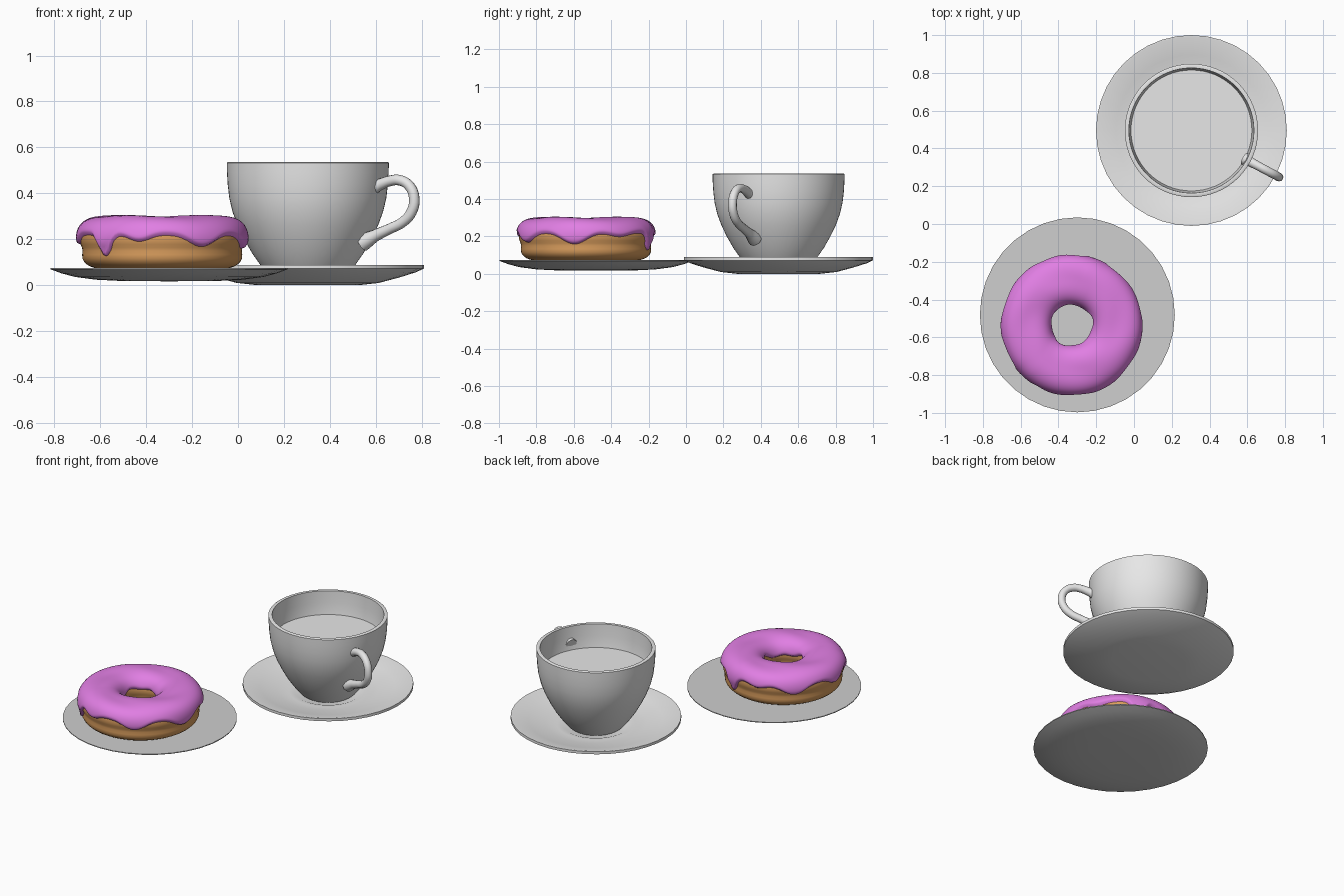
import bpy, bmesh, math

if "Cube" in bpy.data.objects:
    bpy.data.objects.remove(bpy.data.objects["Cube"])

def material(name, rgb):
    m = bpy.data.materials.new(name)
    m.diffuse_color = (*rgb, 1)
    m.use_nodes = True
    m.node_tree.nodes["Principled BSDF"].inputs["Base Color"].default_value = m.diffuse_color
    return m

WHITE = material("white_china", (0.80, 0.80, 0.80))
GREY = material("grey_plate", (0.62, 0.62, 0.62))
DOUGH = material("golden_dough", (0.70, 0.34, 0.11))
PINK = material("pink_icing", (0.75, 0.21, 0.77))

def sweep(name, profile, centre, segs, mat, closed=False, sharp=40):
    """Revolve profile(theta) -> [(radius, z), ...] around a vertical axis."""
    bm = bmesh.new()
    rings = []
    for i in range(segs):
        t = 2 * math.pi * i / segs
        rings.append([bm.verts.new((centre[0] + r * math.cos(t), centre[1] + r * math.sin(t), z))
                      for r, z in profile(t)])
    n = len(rings[0])
    for i in range(segs):
        a, b = rings[i], rings[(i + 1) % segs]
        for j in range(n if closed else n - 1):
            k = (j + 1) % n
            bm.faces.new((a[j], b[j], b[k], a[k]))
    bmesh.ops.remove_doubles(bm, verts=bm.verts, dist=1e-5)
    bmesh.ops.recalc_face_normals(bm, faces=bm.faces)
    me = bpy.data.meshes.new(name)
    bm.to_mesh(me)
    bm.free()
    me.materials.append(mat)
    me.polygons.foreach_set("use_smooth", [True] * len(me.polygons))
    me.set_sharp_from_angle(angle=math.radians(sharp))
    ob = bpy.data.objects.new(name, me)
    bpy.context.collection.objects.link(ob)
    return ob

CUP = (0.304, 0.495)
PLATE = (-0.30, -0.481)
DONUT = (-0.33, -0.535)

# Saucer: shallow dish with a raised well ring
saucer = [(0, 0), (0.22, 0), (0.31, 0.01), (0.40, 0.034), (0.47, 0.056), (0.505, 0.072),
          (0.505, 0.089), (0.495, 0.089), (0.40, 0.064), (0.30, 0.046), (0.23, 0.037),
          (0.205, 0.038), (0.185, 0.03), (0, 0.03)]
sweep("saucer", lambda t: saucer, CUP, 40, WHITE)

# Cup: thin-walled bowl
cup = [(0, 0.03), (0.155, 0.03), (0.172, 0.045), (0.188, 0.065), (0.208, 0.09), (0.243, 0.14),
       (0.277, 0.20), (0.306, 0.26), (0.328, 0.32), (0.342, 0.38), (0.349, 0.44), (0.352, 0.49),
       (0.353, 0.533), (0.346, 0.537), (0.331, 0.535), (0.328, 0.46), (0.320, 0.385),
       (0.303, 0.31), (0.26, 0.21), (0.20, 0.12), (0.15, 0.07), (0, 0.06)]
sweep("cup", lambda t: cup, CUP, 64, WHITE, sharp=50)

# Drink surface
sweep("drink", lambda t: [(0, 0.385), (0.321, 0.385)], CUP, 64, WHITE)

# Cup handle: tapered tube that flares where it meets the cup
path = [(0.318, 0.425, 1.5), (0.355, 0.438, 1.1), (0.40, 0.453, 1), (0.453, 0.457, 1),
        (0.503, 0.430, 1), (0.525, 0.375, 1), (0.511, 0.318, 1), (0.47, 0.276, 1),
        (0.40, 0.244, 1), (0.335, 0.217, 1.15), (0.27, 0.185, 1.7)]
cu = bpy.data.curves.new("cup_handle", 'CURVE')
cu.dimensions = '3D'
cu.bevel_depth = 0.023
cu.bevel_resolution = 4
cu.resolution_u = 5
cu.use_fill_caps = True
sp = cu.splines.new('BEZIER')
sp.bezier_points.add(len(path) - 1)
ang = math.radians(-28)
for p, (r, z, w) in zip(sp.bezier_points, path):
    p.co = (CUP[0] + r * math.cos(ang), CUP[1] + r * math.sin(ang), z)
    p.radius = w
    p.handle_left_type = p.handle_right_type = 'AUTO'
cu.materials.append(WHITE)
handle = bpy.data.objects.new("cup_handle", cu)
bpy.context.collection.objects.link(handle)
bpy.context.view_layer.objects.active = handle
handle.select_set(True)
bpy.ops.object.convert(target='MESH')

# Donut plate: flat top, curved underside
plate = [(0, 0.017), (0.20, 0.018), (0.32, 0.024), (0.41, 0.036), (0.47, 0.052), (0.516, 0.069),
         (0.516, 0.074), (0.50, 0.074), (0, 0.071)]
sweep("donut_plate", lambda t: plate, PLATE, 36, GREY)

# Donut cross-section: rounded box with a waist, as a function of tube angle
R, A, H, ZC, N = 0.24, 0.12, 0.107, 0.178, 2.8

def tube(phi, offset=0.0):
    c, s = math.cos(phi), math.sin(phi)
    rho = (abs(c / A) ** N + abs(s / H) ** N) ** (-1 / N)
    z = rho * s
    rho -= 0.013 * math.exp(-((ZC + z - 0.15) / 0.028) ** 2) * abs(c)
    rho += offset
    return R + rho * c, ZC + rho * s

def angle_at(z):
    s = (z - ZC) / H
    return math.atan2(z - ZC, A * (1 - abs(s) ** N) ** (1 / N))

sweep("donut_dough", lambda t: [tube(2 * math.pi * j / 48) for j in range(48)],
      DONUT, 80, DOUGH, closed=True, sharp=180)

# Icing: sheet over the top whose outer edge runs down in drips (angle, depth, width)
DRIPS = [(226, 0.095, 7), (254, 0.028, 10), (299, 0.052, 13), (350, 0.062, 14),
         (69, 0.095, 7), (100, 0.02, 10), (135, 0.055, 13), (182, 0.042, 10), (30, 0.02, 12)]

def icing(t):
    deg = math.degrees(t)
    edge = 0.216
    for a, depth, w in DRIPS:
        d = (deg - a + 180) % 360 - 180
        edge -= depth * math.exp(-(d / w) ** 2)
    hole = 0.205 + 0.014 * math.sin(3 * t + 1) + 0.01 * math.sin(5 * t)
    p0, p1 = angle_at(edge), math.pi - angle_at(hole)
    pts = []
    steps = 36
    for j in range(steps + 1):
        u = j / steps
        phi = p0 + (p1 - p0) * u
        e = min(1, min(u, 1 - u) / 0.06)
        thick = -0.004 + 0.021 * math.sqrt(1 - (1 - e) ** 2)
        wave = 0.0035 * math.sin(4 * t + 3 * phi) * math.sin(math.pi * u)
        pts.append(tube(phi, thick + wave))
    return pts

sweep("donut_icing", icing, DONUT, 160, PINK, sharp=180)
